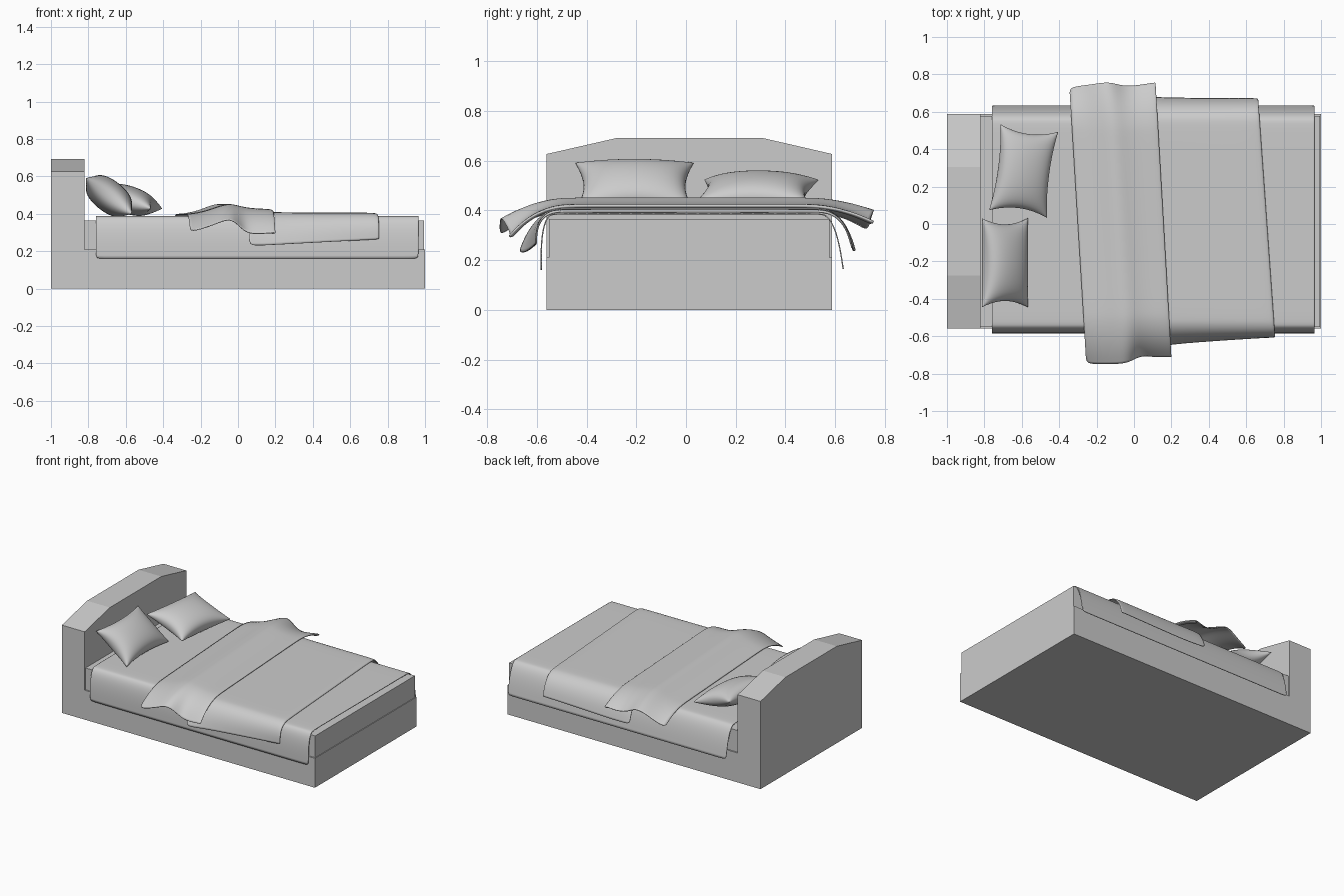
import bpy, bmesh, math
from mathutils import Vector, Matrix

if "Cube" in bpy.data.objects:
    bpy.data.objects.remove(bpy.data.objects["Cube"])


def make_object(name, verts, faces, smooth=False):
    mesh = bpy.data.meshes.new(name)
    mesh.from_pydata(verts, [], faces)
    bm = bmesh.new()
    bm.from_mesh(mesh)
    bmesh.ops.remove_doubles(bm, verts=bm.verts, dist=1e-5)
    bmesh.ops.recalc_face_normals(bm, faces=bm.faces)
    bm.to_mesh(mesh)
    bm.free()
    if smooth:
        for p in mesh.polygons:
            p.use_smooth = True
    obj = bpy.data.objects.new(name, mesh)
    bpy.context.collection.objects.link(obj)
    return obj


def prism(name, profile, x0, x1):
    """Extrude a (y, z) profile along x."""
    n = len(profile)
    verts = [(x, y, z) for x in (x0, x1) for y, z in profile]
    faces = [tuple(range(n)), tuple(range(n, 2 * n))]
    faces += [(i, (i + 1) % n, n + (i + 1) % n, n + i) for i in range(n)]
    return make_object(name, verts, faces)


def drape(name, sections, front, back, thickness=0.005):
    """Cloth over the bed. Each section: top height, front end xyz, back end xyz.
    front / back give the y where the drop starts and its control y."""
    verts, m = [], 6

    def drop(start, ctrl, y_end, top, z_end, t):
        y = (1 - t) ** 2 * start + 2 * t * (1 - t) * ctrl + t * t * y_end
        return y, top + (z_end - top) * t * t

    for top, (xf, yf, zf), (xb, yb, zb) in sections:
        pts = [drop(*front, yf, top, zf, 1 - i / m) for i in range(m + 1)]
        y0, y1 = front[0], back[0]
        pts += [(y0 + (y1 - y0) * i / 6, top) for i in range(1, 6)]
        pts += [drop(*back, yb, top, zb, i / m) for i in range(m + 1)]
        for y, z in pts:
            t = (y - yf) / (yb - yf)
            verts.append((xf + (xb - xf) * t, y, z))
    n = len(pts)
    faces = [(r * n + i, r * n + i + 1, (r + 1) * n + i + 1, (r + 1) * n + i)
             for r in range(len(sections) - 1) for i in range(n - 1)]
    obj = make_object(name, verts, faces, True)
    sub = obj.modifiers.new("smooth", 'SUBSURF')
    sub.levels = sub.render_levels = 2
    sol = obj.modifiers.new("thickness", 'SOLIDIFY')
    sol.thickness, sol.offset = thickness, 0
    return obj


def pillow(name, center, half_w, half_l, half_t, tilt, turn):
    """Pinched cushion: width along x, length along y, then tilted and turned."""
    n = 24
    mat = (Matrix.Translation(center) @ Matrix.Rotation(turn, 4, 'Z')
           @ Matrix.Rotation(tilt, 4, 'Y'))
    verts, faces = [], []
    for side in (1, -1):
        base = len(verts)
        for i in range(n + 1):
            for j in range(n + 1):
                u = math.sin((i / n - 0.5) * math.pi)
                v = math.sin((j / n - 0.5) * math.pi)
                x = half_w * u * (1 - 0.14 * (1 - v * v) * u * u)
                y = half_l * v * (1 - 0.14 * (1 - u * u) * v * v)
                z = side * half_t * (max(0, (1 - u * u) * (1 - v * v))) ** 0.45
                verts.append(mat @ Vector((x, y, z)))
        k = n + 1
        faces += [(base + i * k + j, base + i * k + j + 1,
                   base + (i + 1) * k + j + 1, base + (i + 1) * k + j)
                  for i in range(n) for j in range(n)]
    return make_object(name, verts, faces, True)


def box_profile(y0, y1, z0, z1):
    return [(y0, z0), (y1, z0), (y1, z1), (y0, z1)]


# Frame, headboard and mattress
prism("bed_base", box_profile(-0.56, 0.587, 0, 0.21), -0.82, 1.0)
prism("headboard", [(-0.56, 0), (0.587, 0), (0.587, 0.627), (0.305, 0.692),
                    (-0.275, 0.692), (-0.56, 0.627)], -1.0, -0.82)
prism("mattress", box_profile(-0.55, 0.577, 0.21, 0.365), -0.82, 0.995)

# Sheet hanging over both long sides
drape("sheet", [(0.387, (x, -0.582, 0.16), (x, 0.632, 0.165))
                for x in (-0.76, -0.74, -0.3, 0.1, 0.5, 0.945, 0.965)],
      (-0.53, -0.59), (0.54, 0.605))

# Blanket across the foot half, slightly askew
drape("blanket", [
    (0.405, (0.06, -0.67, 0.235), (-0.03, 0.68, 0.24)),
    (0.408, (0.10, -0.66, 0.23), (0.01, 0.68, 0.24)),
    (0.406, (0.20, -0.64, 0.235), (0.13, 0.675, 0.235)),
    (0.404, (0.48, -0.62, 0.25), (0.40, 0.67, 0.245)),
    (0.404, (0.72, -0.605, 0.262), (0.63, 0.67, 0.25)),
    (0.401, (0.75, -0.605, 0.265), (0.66, 0.67, 0.25)),
    (0.393, (0.752, -0.60, 0.265), (0.662, 0.665, 0.25))],
    (-0.50, -0.61), (0.53, 0.64))

# Rumpled throw with flared ends and a tucked hem
drape("throw", [
    (0.397, (-0.255, -0.745, 0.305), (-0.345, 0.73, 0.32)),
    (0.403, (-0.20, -0.748, 0.318), (-0.27, 0.74, 0.35)),
    (0.425, (-0.12, -0.748, 0.345), (-0.20, 0.75, 0.39)),
    (0.458, (-0.03, -0.745, 0.385), (-0.13, 0.76, 0.41)),
    (0.437, (0.03, -0.70, 0.30), (-0.06, 0.735, 0.36)),
    (0.426, (0.10, -0.71, 0.29), (0.02, 0.74, 0.34)),
    (0.424, (0.19, -0.71, 0.30), (0.105, 0.755, 0.36)),
    (0.416, (0.205, -0.71, 0.297), (0.12, 0.755, 0.352)),
    (0.411, (0.17, -0.70, 0.29), (0.09, 0.745, 0.345))],
    (-0.46, -0.61), (0.48, 0.62))

# Pillows: one leaning on the headboard, one lying back
pillow("leaning_pillow", (-0.69, -0.207, 0.495), 0.155, 0.238, 0.085,
       math.radians(38), 0)
pillow("resting_pillow", (-0.59, 0.283, 0.475), 0.163, 0.232, 0.075,
       math.radians(17), math.radians(-7.5))
